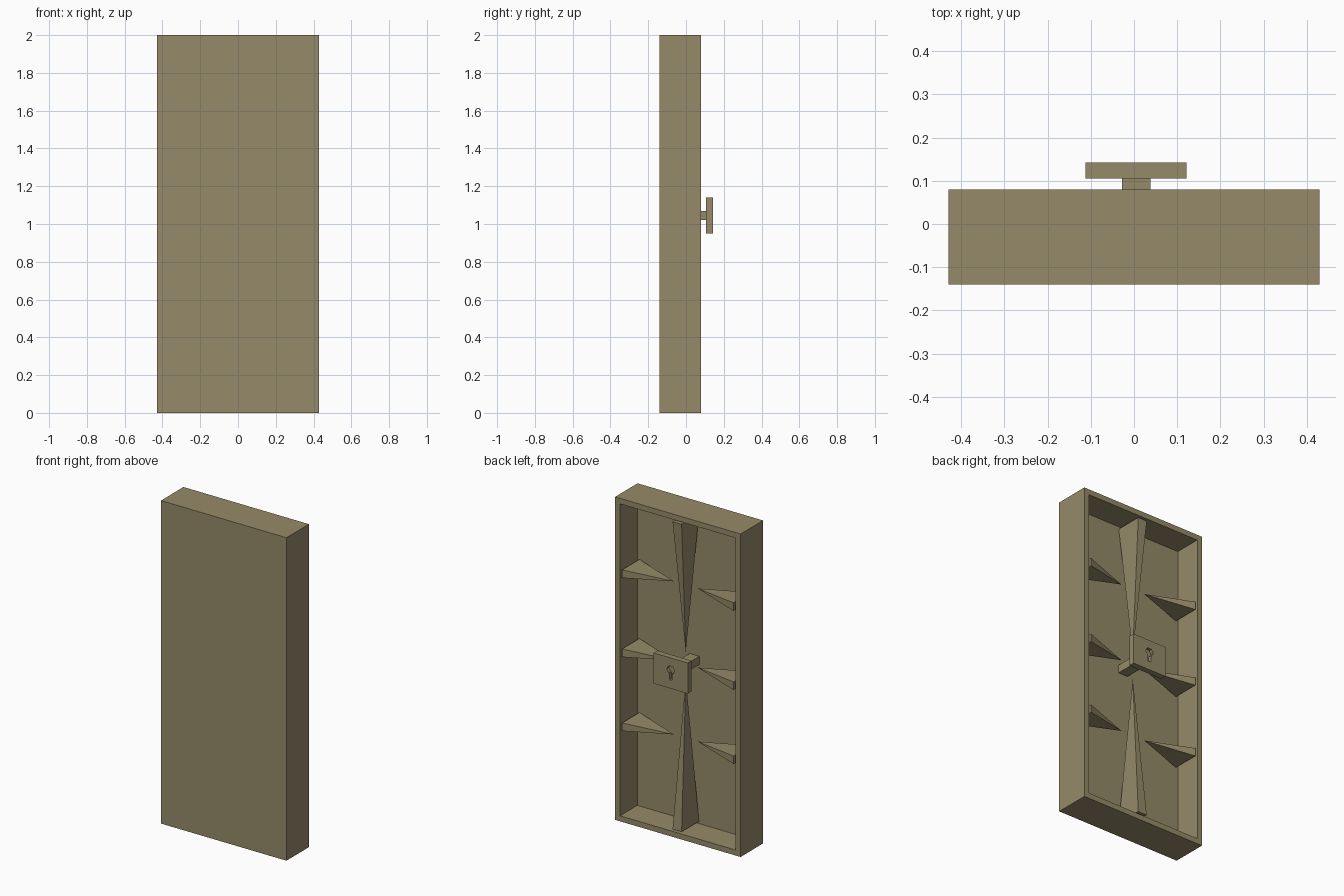
import bpy, bmesh, math
from mathutils import Vector

if "Cube" in bpy.data.objects:
    bpy.data.objects.remove(bpy.data.objects["Cube"])

mat = bpy.data.materials.new("olive_paint")
mat.diffuse_color = (0.30, 0.255, 0.14, 1)
mat.use_nodes = True
mat.node_tree.nodes["Principled BSDF"].inputs["Base Color"].default_value = mat.diffuse_color

CX = 0.005                 # slight offset of the latch and ribs
Y0, Y1 = -0.09, 0.08       # cavity floor and rim
YM = (Y0 + Y1) / 2
W, H, T = 0.43, 2.0, 0.048  # half width, height, rim thickness


def finish(name, bm):
    bmesh.ops.recalc_face_normals(bm, faces=bm.faces)
    me = bpy.data.meshes.new(name)
    bm.to_mesh(me)
    bm.free()
    me.materials.append(mat)
    ob = bpy.data.objects.new(name, me)
    bpy.context.collection.objects.link(ob)
    return ob


def box_bm(lo, hi):
    bm = bmesh.new()
    bmesh.ops.create_cube(bm, size=1)
    for v in bm.verts:
        v.co = Vector([l if c < 0 else h for c, l, h in zip(v.co, lo, hi)])
    return bm


def pyramid(name, base, tip):
    bm = bmesh.new()
    b = [bm.verts.new(p) for p in base]
    t = bm.verts.new(tip)
    bm.faces.new(b)
    for i in range(4):
        bm.faces.new((b[i], b[(i + 1) % 4], t))
    return finish(name, bm)


# Door shell: box hollowed from the back
bm = box_bm((-W, -0.14, 0), (W, Y1, H))
bm.faces.ensure_lookup_table()
bm.normal_update()
back = max(bm.faces, key=lambda f: f.calc_center_median().y)
bmesh.ops.inset_region(bm, faces=[back], thickness=T)
bmesh.ops.translate(bm, verts=bmesh.ops.extrude_discrete_faces(bm, faces=[back])["faces"][0].verts[:],
                    vec=(0, Y0 - Y1, 0))
finish("door_shell", bm)

# Tapered side ribs, three per side
for s, side in ((1, "left"), (-1, "right")):
    for i, z in enumerate((0.588, 1.046, 1.536)):
        x, h = s * (W - T), 0.025
        pyramid(f"{side}_rib_{i + 1}",
                [(x, Y0, z - h), (x, Y1, z - h), (x, Y1, z + h), (x, Y0, z + h)],
                (CX + s * 0.082, YM, z))

# Tapered top and bottom ribs
for name, z, tip in (("top_rib", H - T, 1.12), ("bottom_rib", T, 0.955)):
    h = 0.031
    pyramid(name, [(CX - h, Y0, z), (CX + h, Y0, z), (CX + h, Y1, z), (CX - h, Y1, z)],
            (CX, YM, tip))

# Latch bar and plate
finish("latch_bar", box_bm((CX - 0.033, Y0, 1.02), (CX + 0.033, 0.105, 1.07)))
plate = finish("latch_plate", box_bm((CX - 0.117, 0.105, 0.95), (CX + 0.117, 0.142, 1.14)))

# Keyhole recess: six-sided eye with a slot below
outline = [(0.028 * math.cos(math.radians(a)), 1.066 + 0.025 * math.sin(math.radians(a)))
           for a in (-60, 0, 60, 120, 180, 240)]
outline += [(-0.010, 1.0444), (-0.010, 1.003), (0.010, 1.003), (0.010, 1.0444)]
bm = bmesh.new()
face = bm.faces.new([bm.verts.new((CX + x, 0.122, z)) for x, z in outline])
new = bmesh.ops.extrude_face_region(bm, geom=[face])["geom"]
bmesh.ops.translate(bm, verts=[g for g in new if isinstance(g, bmesh.types.BMVert)], vec=(0, 0.04, 0))
cutter = finish("keyhole_cutter", bm)
cutter.hide_render = True
cutter.hide_set(True)
cutter.display_type = 'WIRE'
mod = plate.modifiers.new("keyhole", 'BOOLEAN')
mod.operation = 'DIFFERENCE'
mod.solver = 'EXACT'
mod.object = cutter
